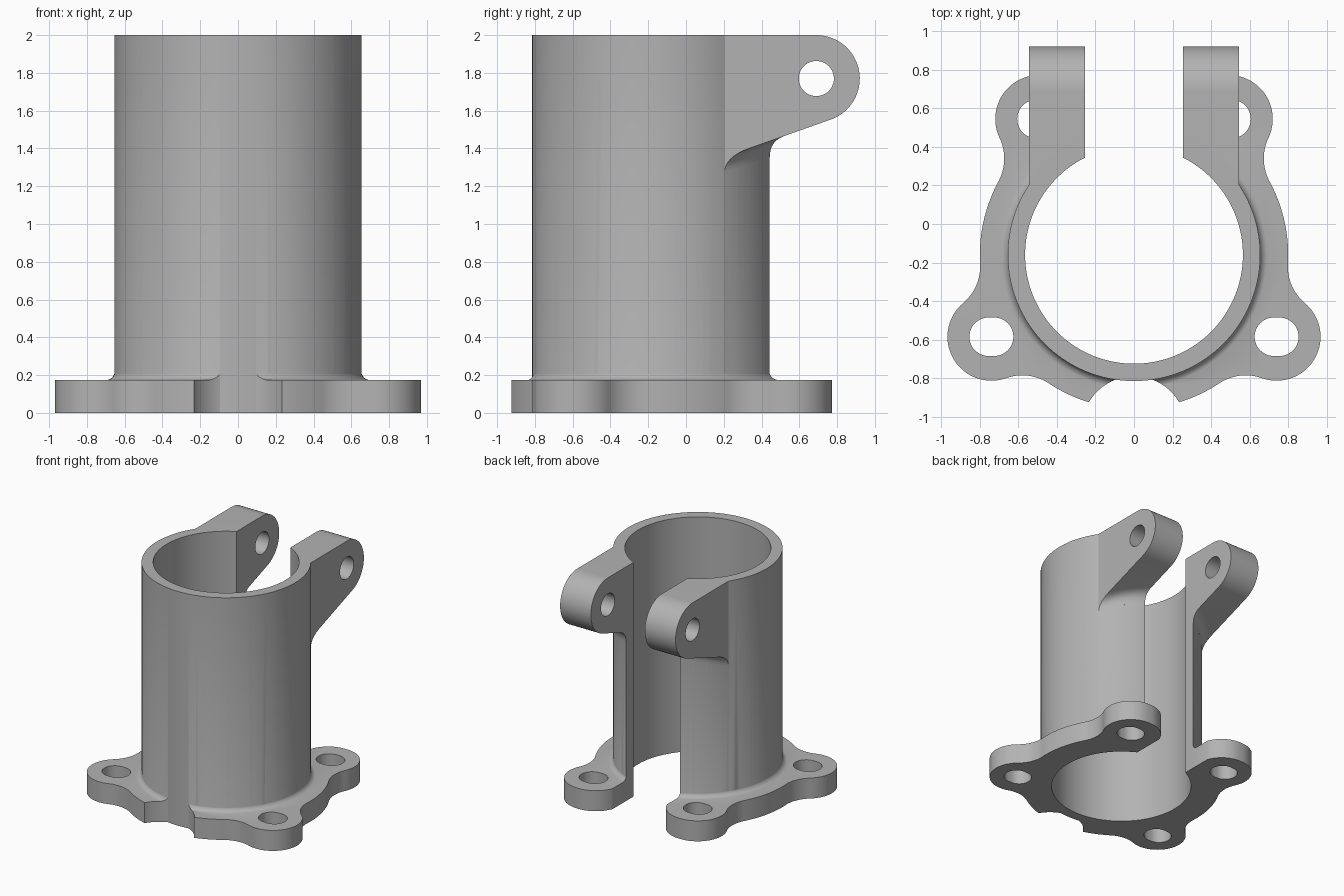
import bpy, bmesh
from math import sin, cos, pi, radians, sqrt, atan2, acos, hypot
from mathutils import Vector

cube = bpy.data.objects.get("Cube")
if cube:
    bpy.data.objects.remove(cube, do_unlink=True)

AXIS_Y = -0.16              # tube axis
OUTER, BORE = 0.655, 0.565
SLOT, LUG_SIDE = 0.255, 0.545
PLATE, HEIGHT = 0.175, 2.0
DISC, EAR, BLEND = 0.80, 0.228, 0.25

metal = bpy.data.materials.new("light grey metal")
metal.use_nodes = True
grey = (0.45, 0.45, 0.45, 1)
metal.diffuse_color = grey
metal.node_tree.nodes["Principled BSDF"].inputs["Base Color"].default_value = grey


def arc(cx, cy, r, a0, a1, n=24):
    return [(cx + r * cos(a0 + (a1 - a0) * i / n), cy + r * sin(a0 + (a1 - a0) * i / n))
            for i in range(n + 1)]


def circle(cx, cy, r, n=128):
    return arc(cx, cy, r, 0, 2 * pi, n)[:-1]


def loft(name, rings):
    """Closed solid through matching rings of 3D points."""
    bm = bmesh.new()
    loops = [[bm.verts.new(p) for p in ring] for ring in rings]
    for a, b in zip(loops, loops[1:]):
        for i in range(len(a)):
            j = (i + 1) % len(a)
            bm.faces.new((a[i], a[j], b[j], b[i]))
    bm.faces.new(loops[0][::-1])
    bm.faces.new(loops[-1])
    bmesh.ops.recalc_face_normals(bm, faces=bm.faces)
    mesh = bpy.data.meshes.new(name)
    bm.to_mesh(mesh)
    bm.free()
    mesh.materials.append(metal)
    ob = bpy.data.objects.new(name, mesh)
    bpy.context.collection.objects.link(ob)
    return ob


def prism(name, outline, z0, z1):
    return loft(name, [[(x, y, z) for x, y in outline] for z in (z0, z1)])


def combine(target, other, operation):
    """Boolean the other solid into the target and discard it."""
    mod = target.modifiers.new("boolean", 'BOOLEAN')
    mod.operation, mod.object, mod.solver = operation, other, 'EXACT'
    graph = bpy.context.evaluated_depsgraph_get()
    mesh = bpy.data.meshes.new_from_object(target.evaluated_get(graph))
    target.modifiers.clear()
    target.data = mesh
    bpy.data.objects.remove(other, do_unlink=True)


def blend(ear, side):
    """Concave arc joining disc and ear; returns its centre, disc angle and ear angle."""
    dx, dy = ear[0], ear[1] - AXIS_Y
    d, a, b = hypot(dx, dy), DISC + BLEND, EAR + BLEND
    ang = atan2(dy, dx) + side * acos((d * d + a * a - b * b) / (2 * d * a))
    c = (a * cos(ang), AXIS_Y + a * sin(ang))
    return c, ang, atan2(c[1] - ear[1], c[0] - ear[0])


# Mounting plate: disc with four blended ears
front_ear, rear_ear = (0.74, -0.585), (0.492, 0.545)
c1, d1, e1 = blend(front_ear, -1)
c2, d2, e2 = blend(front_ear, 1)
c3, d3, e3 = blend(rear_ear, -1)
half = arc(0, AXIS_Y, DISC, radians(-89), d1)
half += arc(*c1, BLEND, d1 + pi, e1 + pi)[1:]
half += arc(*front_ear, EAR, e1, e2, 40)[1:]
half += arc(*c2, BLEND, e2 + pi, d2 + pi)[1:]
half += arc(0, AXIS_Y, DISC, d2, d3)[1:]
half += arc(*c3, BLEND, d3 + pi, e3 + pi)[1:]
half += arc(*rear_ear, EAR, e3, pi / 2)[1:]
half += arc(0.47, rear_ear[1], EAR, pi / 2, pi)
body = prism("clamp_bracket", half + [(-x, y) for x, y in reversed(half)], 0, PLATE)

# Rounded fillet at the foot of the tube
R = 0.046
levels = [(OUTER + R, PLATE - 0.08)]
for i in range(9):
    t = pi / 2 * i / 8
    levels.append((OUTER - 0.002 + R * (1 - sin(t)), PLATE - 0.001 + R * (1 - cos(t))))
collar = loft("foot_fillet", [[(x, y, z) for x, y in circle(0, AXIS_Y, r)] for r, z in levels])
combine(body, collar, 'UNION')

# Front relief in the plate, then the tube
combine(body, prism("front_relief", circle(0, -1.06, 0.27), -0.1, 0.4), 'DIFFERENCE')
combine(body, prism("tube", circle(0, AXIS_Y, OUTER), 0, HEIGHT), 'UNION')

# Clamp lugs: side profile swept across, underside blending into the tube
LY, LZ, LR = 0.69, 1.77, 0.23
slope = radians(19.5)
ty, tz = LY + LR * sin(slope), LZ - LR * cos(slope)


def underside(y):
    return tz + (y - ty) * sin(slope) / cos(slope)


def lug_slice(x):
    reach = sqrt(OUTER ** 2 - x ** 2)
    yc = AXIS_Y + reach
    spread = 0.07 * OUTER / reach
    a = Vector((yc, underside(yc) - 0.085))
    b = Vector((yc, underside(yc)))
    c = Vector((yc + spread, underside(yc + spread)))
    pts = [(yc - 0.03, HEIGHT), (yc - 0.03, a.y - 0.02)]
    for i in range(9):
        t = i / 8
        pts.append(tuple(a * (1 - t) ** 2 + b * 2 * t * (1 - t) + c * t * t))
    return pts + arc(LY, LZ, LR, slope - pi / 2, pi / 2, 40)


for side in (1, -1):
    steps = [0.2 + (LUG_SIDE - 0.2) * i / 12 for i in range(13)]
    lug = loft("lug", [[(side * x, y, z) for y, z in lug_slice(x)] for x in steps])
    combine(body, lug, 'UNION')

# Bore and rear slot
combine(body, prism("bore", circle(0, AXIS_Y, BORE), -0.1, 2.1), 'DIFFERENCE')
gap = [(-SLOT, AXIS_Y), (SLOT, AXIS_Y), (SLOT, 1.2), (-SLOT, 1.2)]
combine(body, prism("slot", gap, -0.1, 2.1), 'DIFFERENCE')

# Oblong bolt holes in the ears
for side in (1, -1):
    for x, y in (front_ear, rear_ear):
        x *= side
        hole = arc(x + 0.014, y, 0.1, -pi / 2, pi / 2) + arc(x - 0.014, y, 0.1, pi / 2, 3 * pi / 2)
        combine(body, prism("bolt_hole", hole, -0.1, 0.3), 'DIFFERENCE')

# Clamp screw hole through both lugs
pin = loft("pin_hole", [[(x, y, z) for y, z in circle(LY, LZ, 0.093, 48)] for x in (-0.8, 0.8)])
combine(body, pin, 'DIFFERENCE')

bpy.ops.object.select_all(action='DESELECT')
body.select_set(True)
bpy.context.view_layer.objects.active = body
bpy.ops.object.shade_smooth_by_angle(angle=radians(30))
